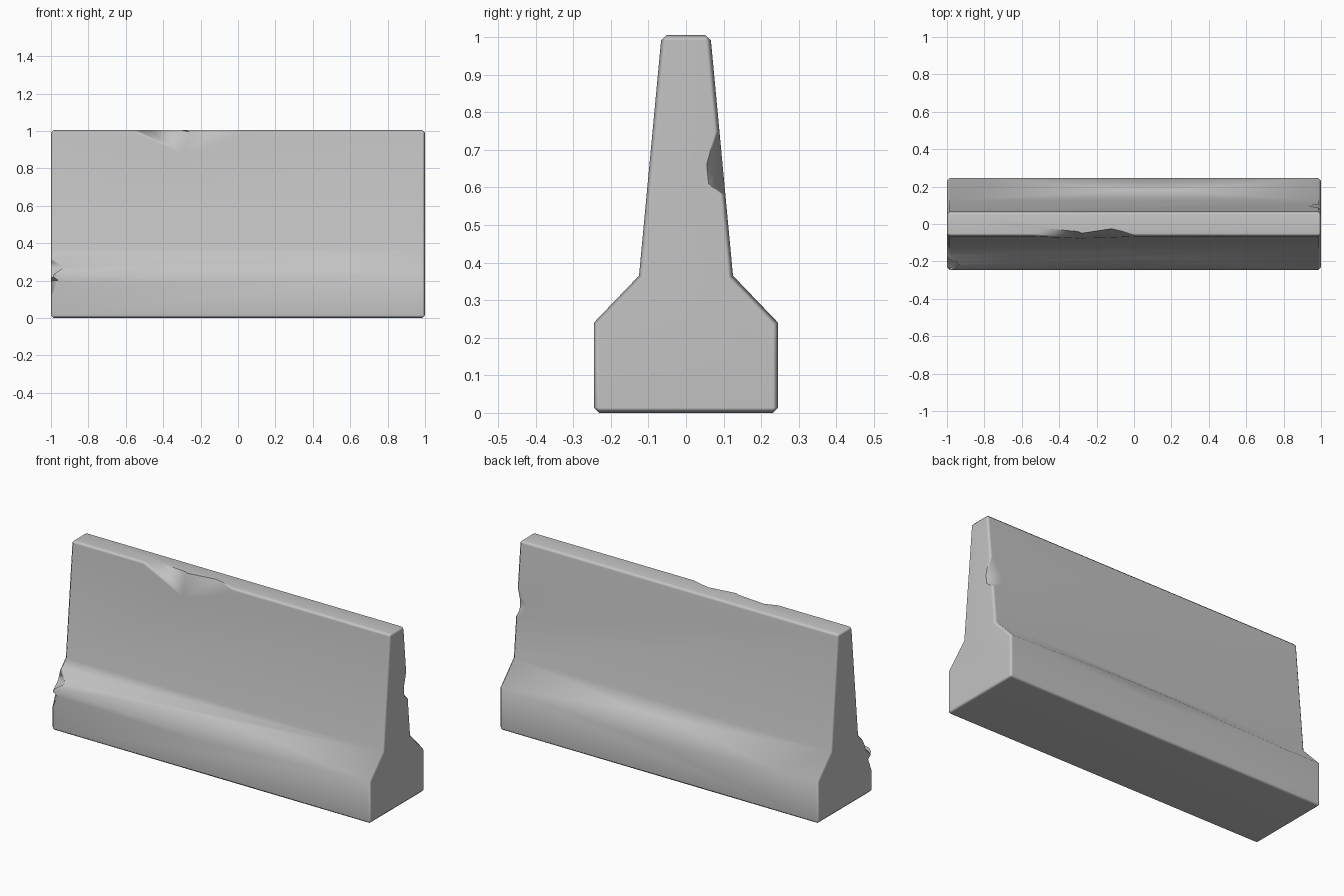
import bpy
import bmesh
from mathutils import Vector

cube = bpy.data.objects.get("Cube")
if cube:
    bpy.data.objects.remove(cube, do_unlink=True)

concrete = bpy.data.materials.new("grey concrete")
concrete.use_nodes = True
GREY = (0.55, 0.55, 0.55, 1)
concrete.diffuse_color = GREY
concrete.node_tree.nodes["Principled BSDF"].inputs["Base Color"].default_value = GREY


def make_object(name, bm):
    bmesh.ops.recalc_face_normals(bm, faces=bm.faces)
    mesh = bpy.data.meshes.new(name)
    bm.to_mesh(mesh)
    bm.free()
    mesh.materials.append(concrete)
    obj = bpy.data.objects.new(name, mesh)
    bpy.context.collection.objects.link(obj)
    return obj


def apply_modifier(obj, kind, **settings):
    mod = obj.modifiers.new(kind.title(), kind)
    for key, value in settings.items():
        setattr(mod, key, value)
    bpy.ops.object.modifier_apply(modifier=mod.name)


# Barrier body: half profile mirrored, then extruded along its length
half = [(0.245, 0), (0.245, 0.24), (0.125, 0.365), (0.065, 1.005)]
profile = half + [(-y, z) for y, z in reversed(half)]
bm = bmesh.new()
end = bm.faces.new([bm.verts.new((-1, y, z)) for y, z in profile])
grown = bmesh.ops.extrude_face_region(bm, geom=[end], use_keep_orig=True)
moved = [g for g in grown["geom"] if isinstance(g, bmesh.types.BMVert)]
bmesh.ops.translate(bm, verts=moved, vec=(2, 0, 0))
barrier = make_object("concrete_barrier", bm)
bpy.context.view_layer.objects.active = barrier
barrier.select_set(True)
apply_modifier(barrier, "BEVEL", width=0.014, segments=1,
               limit_method='ANGLE', angle_limit=1.0)


def chip(points, push):
    """Break off the material outside a patch of surface points."""
    bm = bmesh.new()
    for p in points:
        bm.verts.new(p)
        bm.verts.new(Vector(p) + Vector(push))
    hull = bmesh.ops.convex_hull(bm, input=bm.verts)
    loose = {g for g in hull["geom_interior"] + hull["geom_unused"]
             if isinstance(g, bmesh.types.BMVert)}
    bmesh.ops.delete(bm, geom=list(loose), context='VERTS')
    cutter = make_object("chip_cutter", bm)
    cutter.hide_render = True
    apply_modifier(barrier, "BOOLEAN", operation='DIFFERENCE',
                   object=cutter, solver='EXACT')
    bpy.data.objects.remove(cutter, do_unlink=True)


# Broken front top edge, two overlapping flakes
top_push = (0, -0.1, 0.1)
chip([(-0.58, -0.065, 1.005), (-0.47, -0.025, 1.005), (-0.3, -0.04, 1.005),
      (-0.3, -0.077, 0.88), (-0.18, -0.068, 0.97)], top_push)
chip([(-0.38, -0.065, 1.005), (-0.12, -0.025, 1.005), (0.05, -0.065, 1.005),
      (-0.28, -0.077, 0.88), (-0.16, -0.074, 0.91)], top_push)

# Broken right end, front shoulder
end_push = (-0.1, -0.1, 0)
chip([(-1, -0.245, 0.2), (-1, -0.245, 0.24), (-1, -0.15, 0.34),
      (-0.93, -0.215, 0.27), (-1, -0.18, 0.26)], end_push)
chip([(-1, -0.245, 0.09), (-1, -0.245, 0.23), (-0.96, -0.245, 0.2),
      (-1, -0.2, 0.2)], end_push)

# Broken left end, back edge
chip([(1, 0.086, 0.78), (1, 0.106, 0.57), (1, 0.055, 0.66),
      (1, 0.06, 0.61), (0.93, 0.099, 0.67), (0.94, 0.103, 0.61)],
     (0.1, 0.1, 0))

# Worn shoulders along both sides
for side, low in ((-1, 0.0), (1, 0.1)):
    edge, slope = side * 0.245, side * 0.18
    chip([(low - 0.85, edge, 0.24), (low, edge, 0.19),
          (low + 0.85, edge, 0.24), (low - 0.1, slope, 0.308),
          (low + 0.1, slope, 0.308)], (0, side * 0.1, 0.1))

# Soft worn shading with flat main walls
bpy.ops.object.shade_smooth_by_angle(angle=0.9)
apply_modifier(barrier, "WEIGHTED_NORMAL", keep_sharp=True)
